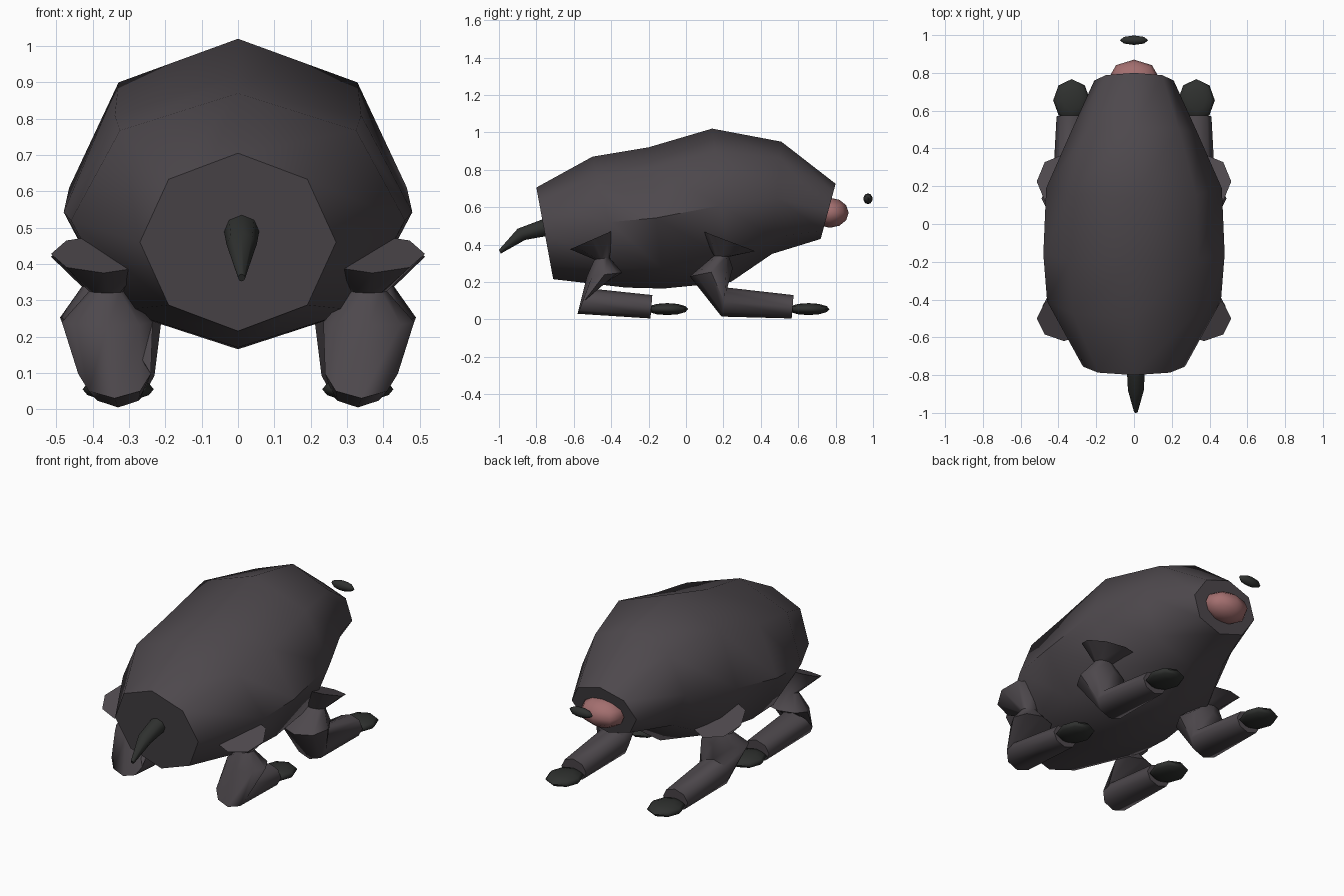
import bpy, bmesh
from math import sin, cos, pi, radians
from mathutils import Vector

cube = bpy.data.objects.get("Cube")
if cube:
    bpy.data.objects.remove(cube, do_unlink=True)


def material(name, rgb):
    m = bpy.data.materials.new(name)
    m.use_nodes = True
    m.diffuse_color = (*rgb, 1)
    m.node_tree.nodes["Principled BSDF"].inputs["Base Color"].default_value = (*rgb, 1)
    return m


FUR = material("dark fur", (0.075, 0.065, 0.073))
CLAW = material("near black", (0.028, 0.03, 0.028))
PINK = material("nose pink", (0.37, 0.16, 0.16))


def finish(name, bm, mat, angle):
    bmesh.ops.recalc_face_normals(bm, faces=bm.faces)
    mesh = bpy.data.meshes.new(name)
    bm.to_mesh(mesh)
    bm.free()
    mesh.materials.append(mat)
    ob = bpy.data.objects.new(name, mesh)
    bpy.context.collection.objects.link(ob)
    bpy.ops.object.select_all(action='DESELECT')
    ob.select_set(True)
    bpy.context.view_layer.objects.active = ob
    bpy.ops.object.shade_smooth_by_angle(angle=radians(angle))
    return ob


def loft(name, rings, mat, angle=52, sides=8):
    """Capped tube; each ring is (x, half width, (top y, z), (bottom y, z))."""
    bm = bmesh.new()
    loops = []
    for x, half, top, bottom in rings:
        t, b = Vector((x, *top)), Vector((x, *bottom))
        mid, up, side = (t + b) / 2, (t - b) / 2, Vector((half, 0, 0))
        turns = [2 * pi * i / sides for i in range(sides)]
        loops.append([bm.verts.new(mid + up * cos(a) + side * sin(a)) for a in turns])
    for p, q in zip(loops, loops[1:]):
        for i in range(sides):
            j = (i + 1) % sides
            bm.faces.new((p[i], p[j], q[j], q[i]))
    bm.faces.new(loops[0])
    bm.faces.new(loops[-1])
    return finish(name, bm, mat, angle)


def ellipsoid(name, centre, radii, mat):
    bm = bmesh.new()
    bmesh.ops.create_uvsphere(bm, u_segments=8, v_segments=6, radius=1)
    bmesh.ops.scale(bm, vec=radii, verts=bm.verts)
    bmesh.ops.translate(bm, vec=centre, verts=bm.verts)
    return finish(name, bm, mat, 80)


# Barrel body, from tail end to snout
loft("body", [
    (0, 0.27, (-0.80, 0.705), (-0.71, 0.215)),
    (0, 0.46, (-0.50, 0.87), (-0.32, 0.17)),
    (0, 0.48, (-0.20, 0.92), (-0.12, 0.165)),
    (0, 0.465, (0.14, 1.02), (0.24, 0.20)),
    (0, 0.335, (0.51, 0.95), (0.46, 0.35)),
    (0, 0.21, (0.80, 0.725), (0.72, 0.43)),
], FUR)

# Tail
loft("tail", [
    (0.01, 0.05, (-0.74, 0.545), (-0.72, 0.45)),
    (0.01, 0.042, (-0.90, 0.485), (-0.86, 0.425)),
    (0.01, 0.010, (-1.0, 0.372), (-0.99, 0.352)),
], CLAW)

# Nose and the small dark piece ahead of it
ellipsoid("nose", (0, 0.77, 0.57), (0.135, 0.10, 0.08), PINK)
ellipsoid("nose_tip", (0, 0.973, 0.645), (0.075, 0.025, 0.028), CLAW)

# Legs: flared hip plate, pinched joint, bulging thigh, bent knee, shin
front_rings = [
    (0.37, 0.145, (0.37, 0.365), (0.08, 0.475)),
    (0.37, 0.06, (0.23, 0.335), (0.15, 0.34)),
    (0.35, 0.14, (0.25, 0.275), (0.02, 0.23)),
    (0.33, 0.10, (0.22, 0.17), (0.19, 0.015)),
    (0.33, 0.08, (0.575, 0.13), (0.565, 0.005)),
]
hind_rings = [
    (0.37, 0.145, (-0.38, 0.48), (-0.62, 0.375)),
    (0.36, 0.05, (-0.41, 0.33), (-0.49, 0.32)),
    (0.36, 0.125, (-0.34, 0.25), (-0.53, 0.23)),
    (0.34, 0.10, (-0.51, 0.165), (-0.58, 0.03)),
    (0.33, 0.08, (-0.18, 0.13), (-0.19, 0.005)),
]
for side, s in (("left", 1), ("right", -1)):
    for end, rings, foot_y in (("front", front_rings, 0.655), ("hind", hind_rings, -0.10)):
        loft(f"{side}_{end}_leg", [(s * x, h, t, b) for x, h, t, b in rings], FUR, 60)
        ellipsoid(f"{side}_{end}_foot", (s * 0.33, foot_y, 0.055), (0.098, 0.112, 0.032), CLAW)
